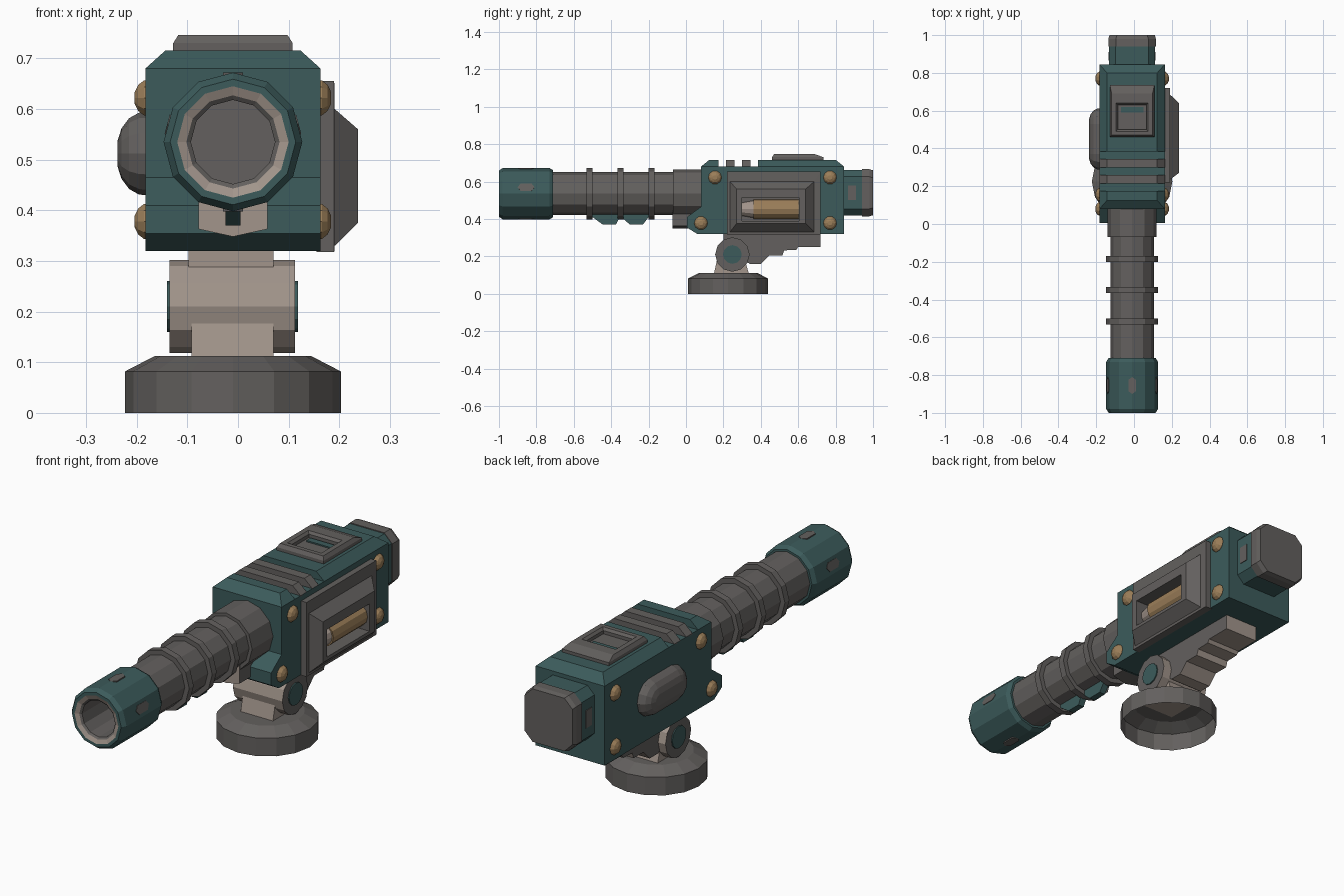
import bpy, bmesh, math
from mathutils import Vector

if "Cube" in bpy.data.objects:
    bpy.data.objects.remove(bpy.data.objects["Cube"])

CX = -0.01          # model's symmetry plane
BZ = 0.535          # barrel axis height


def material(name, rgb):
    m = bpy.data.materials.new(name)
    m.diffuse_color = (*rgb, 1)
    m.use_nodes = True
    m.node_tree.nodes["Principled BSDF"].inputs["Base Color"].default_value = m.diffuse_color
    return m


TEAL = material("dark teal", (0.045, 0.105, 0.105))
GREY = material("dark grey", (0.125, 0.117, 0.112))
LIGHT = material("warm light grey", (0.36, 0.30, 0.26))
GOLD = material("dull gold", (0.33, 0.21, 0.10))


def loft(name, rings, mat, caps=(True, True), mat2=None, rule=None):
    """Skin a list of equal-length point rings; optional second colour by face rule."""
    bm = bmesh.new()
    vs = [[bm.verts.new(p) for p in r] for r in rings]
    n = len(vs[0])
    for a, b in zip(vs, vs[1:]):
        for i in range(n):
            bm.faces.new((a[i], a[(i + 1) % n], b[(i + 1) % n], b[i]))
    if caps[0]:
        bm.faces.new(vs[0])
    if caps[1]:
        bm.faces.new(vs[-1])
    bmesh.ops.recalc_face_normals(bm, faces=bm.faces)
    me = bpy.data.meshes.new(name)
    me.materials.append(mat)
    if mat2:
        me.materials.append(mat2)
        bm.normal_update()
        for f in bm.faces:
            f.material_index = int(rule(f.normal))
    bm.to_mesh(me)
    bm.free()
    ob = bpy.data.objects.new(name, me)
    bpy.context.collection.objects.link(ob)
    return ob


def lathe(name, prof, mat, n=12, axis='y', c=(CX, 0, BZ), caps=(True, True), **kw):
    """Revolve (distance along axis, radius) pairs."""
    rings = []
    for t, r in prof:
        ring = []
        for i in range(n):
            a = 2 * math.pi * i / n
            u, v = r * math.cos(a), r * math.sin(a)
            p = {'x': (t, u, v), 'y': (u, t, v), 'z': (u, v, t)}[axis]
            ring.append(Vector(c) + Vector(p))
        rings.append(ring)
    return loft(name, rings, mat, caps, **kw)


def prism(name, pts, x0, x1, mat, **kw):
    """Extrude a (y, z) profile along x."""
    return loft(name, [[(x, y, z) for y, z in pts] for x in (x0, x1)], mat, **kw)


def rect_x(x, y0, y1, z0, z1):
    return [(x, y0, z0), (x, y1, z0), (x, y1, z1), (x, y0, z1)]


def rect_z(z, hw, y0, y1):
    return [(CX - hw, y0, z), (CX + hw, y0, z), (CX + hw, y1, z), (CX - hw, y1, z)]


def octagon(y, h, c, zc=0.54):
    k = h - c
    return [(CX + u, y, zc + v) for u, v in
            ((-h, -k), (-k, -h), (k, -h), (h, -k), (h, k), (k, h), (-k, h), (-h, k))]


# Base: open-bottomed dish
lathe("base", [(0, .213), (.082, .213), (.112, .155)], GREY, 16, 'z',
      (CX, .225, 0), (False, True))

# Mount: pedestal, hinge and stepped arm
prism("pedestal", [(.15, .11), (.17, .20), (.31, .20), (.335, .11)], -.092, .07, LIGHT)
lathe("hinge", [(-.135, .092), (.113, .092)], LIGHT, 12, 'x', (0, .248, .21),
      mat2=GREY, rule=lambda n: abs(n.x) > .9)
for x0, x1 in ((-.140, -.13), (.11, .118)):
    lathe("hinge_cap", [(x0, .05), (x1, .05)], TEAL, 12, 'x', (0, .248, .21))
prism("arm", [(.20, .33), (.20, .26), (.34, .16), (.40, .16), (.445, .205), (.515, .205),
              (.525, .232), (.59, .235), (.60, .25), (.72, .25), (.72, .33)],
      CX - .088, CX + .08, GREY, mat2=LIGHT, rule=lambda n: abs(n.x) < .5)

# Body: side profile with chin, topped by chamfered blocks and ribs
prism("body", [(.08, .68), (.08, .465), (.005, .41), (.005, .354), (.06, .32),
               (.845, .32), (.845, .68)], -.183, .163, TEAL)
for name, y0, y1, f, b, mat in (("front_top", .08, .175, .045, 0, TEAL),
                                ("top_rib", .215, .26, 0, 0, GREY),
                                ("top_rib", .30, .345, 0, 0, GREY),
                                ("rear_top", .385, .845, 0, .045, TEAL)):
    loft(name, [rect_z(.675, .173, y0, y1), rect_z(.68, .173, y0, y1),
                rect_z(.716, .133, y0 + f, y1 - b)], mat)

# Top hatch with a shallow recess
loft("top_hatch", [rect_z(.712, .118, .46, .735), rect_z(.73, .118, .46, .735),
                   rect_z(.746, .108, .47, .69), rect_z(.746, .085, .49, .64),
                   rect_z(.735, .075, .50, .63), rect_z(.720, .075, .50, .63)], GREY)
loft("hatch_strip", [rect_z(z, .06, .59, .62) for z in (.718, .726)], TEAL)

# Right panel with window and round inside
loft("side_panel", [rect_x(.155, .22, .72, .318, .655), rect_x(.19, .22, .72, .318, .655),
                    rect_x(.191, .235, .685, .33, .60), rect_x(.237, .27, .64, .375, .56),
                    rect_x(.237, .30, .605, .39, .515), rect_x(.175, .30, .605, .39, .515)],
     GREY)
lathe("round_case", [(.36, .052), (.605, .052)], GOLD, 12, c=(.175, 0, .452))
lathe("round_tip", [(.30, .035), (.36, .046)], LIGHT, 12, c=(.175, 0, .452))

# Left bulge: rounded stadium
rings = []
for x, r in ((-.175, .082), (-.195, .081), (-.215, .070), (-.230, .050), (-.238, .025)):
    ring = []
    for i in range(14):
        a = math.pi * (i if i < 7 else i - 1) / 6
        ring.append((x, .45 + (-.08 if i > 6 else .08) + r * math.sin(a), .512 + r * math.cos(a)))
    rings.append(ring)
loft("left_bulge", rings, GREY)

# Bolts on both sides
for y, z in ((.155, .622), (.77, .622), (.08, .378), (.77, .378)):
    for s in (-1, 1):
        lathe("bolt", [(s * .165, .037), (s * .176, .036), (s * .187, .027), (s * .194, .012)],
              GOLD, 10, 'x', (CX, y, z))

# Rear block and end plate
loft("rear_block", [octagon(.84, .122, .035), octagon(.95, .122, .035)], TEAL)
loft("rear_plate", [octagon(.94, .126, .04), octagon(.98, .126, .04), octagon(1, .12, .04)], GREY)
for s in (-1, 1):
    loft("rear_slot", [rect_x(CX + s * x, .865, .91, .50, .58) for x in (.118, .125)], GREY)

# Collar with lower block
lathe("collar", [(-.07, .130), (.09, .130)], GREY)
loft("collar_block", [[(CX + u, y, z) for u, z in
                       ((-.068, .5), (-.068, .363), (0, .348), (.068, .363), (.068, .5))]
                      for y in (-.072, .03)], GREY, mat2=LIGHT, rule=lambda n: n.y < -.5)

# Barrel, rings and lower fins
lathe("barrel", [(-.73, .115), (-.06, .115)], GREY)
for y in (-.515, -.35, -.185):
    lathe("barrel_ring", [(y - .016, .137), (y + .016, .137)], GREY)
for pts in ([(-.50, .43), (-.50, .41), (-.445, .37), (-.375, .37), (-.36, .40), (-.36, .43)],
            [(-.335, .43), (-.335, .40), (-.30, .37), (-.23, .37), (-.20, .41), (-.20, .43)]):
    prism("barrel_fin", pts, CX - .015, CX + .015, TEAL)

# Muzzle sleeve, lip and bore
lathe("muzzle", [(-.71, .112), (-.71, .125), (-.73, .137), (-.98, .137), (-1, .124), (-1, .110)],
      TEAL, caps=(False, False))
lathe("muzzle_lip", [(-1, .110), (-.992, .092)], LIGHT, caps=(False, False))
lathe("bore", [(-.992, .092), (-.985, .083), (-.75, .083)], GREY, caps=(False, True))

# Muzzle slots: long hexagon plates
for deg, r in ((15, .1345), (90, .137), (165, .1345), (270, .137)):
    a = math.radians(deg)
    out = Vector((math.cos(a), 0, math.sin(a)))
    side = Vector((-math.sin(a), 0, math.cos(a)))
    hexa = [(-.045, 0), (-.03, .02), (.03, .02), (.045, 0), (.03, -.02), (-.03, -.02)]
    loft("muzzle_slot", [[Vector((CX, -.855 + v, BZ)) + out * d + side * w for v, w in hexa]
                         for d in (r - .008, r)], GREY)
